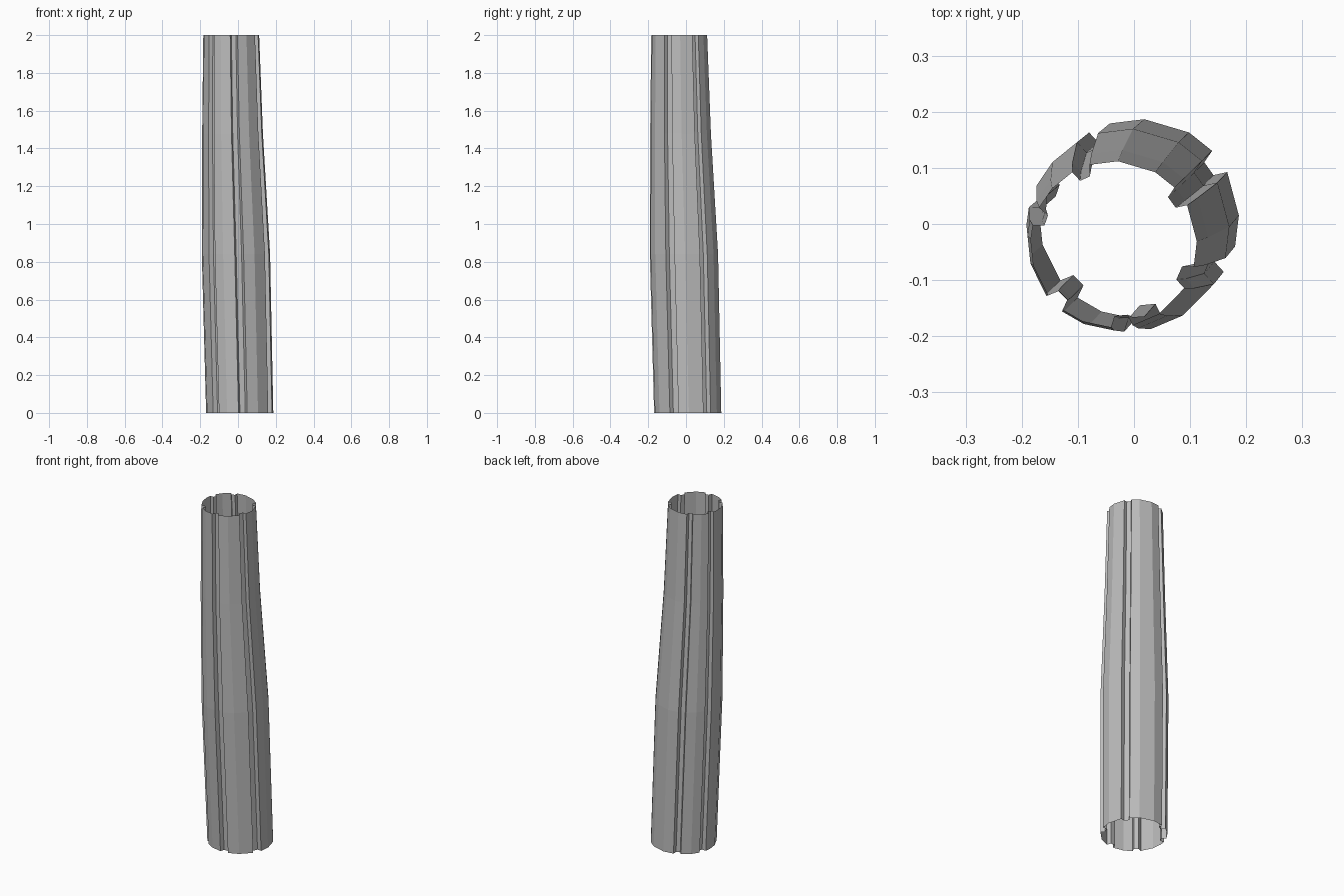
import bpy
import bmesh
from math import cos, sin, radians

cube = bpy.data.objects.get("Cube")
if cube:
    bpy.data.objects.remove(cube, do_unlink=True)

# One plain grey for the whole shell
grey = bpy.data.materials.new("grey")
grey.use_nodes = True
colour = (0.5, 0.5, 0.5, 1)
grey.diffuse_color = colour
grey.node_tree.nodes["Principled BSDF"].inputs["Base Color"].default_value = colour

# Grooves (start and end angle) and the facet corners between them
grooves = [(28, 43), (107, 120), (154, 167), (218, 232), (268, 283), (328, 344)]
corners = [2, 60, 87, 138, 177, 195, 248, 303]
FLOOR = 0.865

profile = [(a, 1.0) for a in corners]
for start, end in grooves:
    profile += [(start, 1.0), (start + 2.5, FLOOR), (end - 2, FLOOR), (end, 1.0)]
profile.sort()

# Rings along the leaning, tapering trunk: height, diagonal offset, radius
rings = [(0, 0.009, 0.178), (0.84, -0.011, 0.181),
         (1.48, -0.029, 0.161), (2, -0.036, 0.148)]

bm = bmesh.new()
loops = []
for z, shift, radius in rings:
    loops.append([bm.verts.new((shift + radius * r * cos(radians(a)),
                                shift + radius * r * sin(radians(a)), z))
                  for a, r in profile])

# Open-ended shell walls
count = len(profile)
for low, high in zip(loops, loops[1:]):
    for i in range(count):
        j = (i + 1) % count
        bm.faces.new((low[i], low[j], high[j], high[i]))

mesh = bpy.data.meshes.new("grooved_tube")
bm.to_mesh(mesh)
bm.free()
mesh.materials.append(grey)
tube = bpy.data.objects.new("grooved_tube", mesh)
bpy.context.collection.objects.link(tube)
